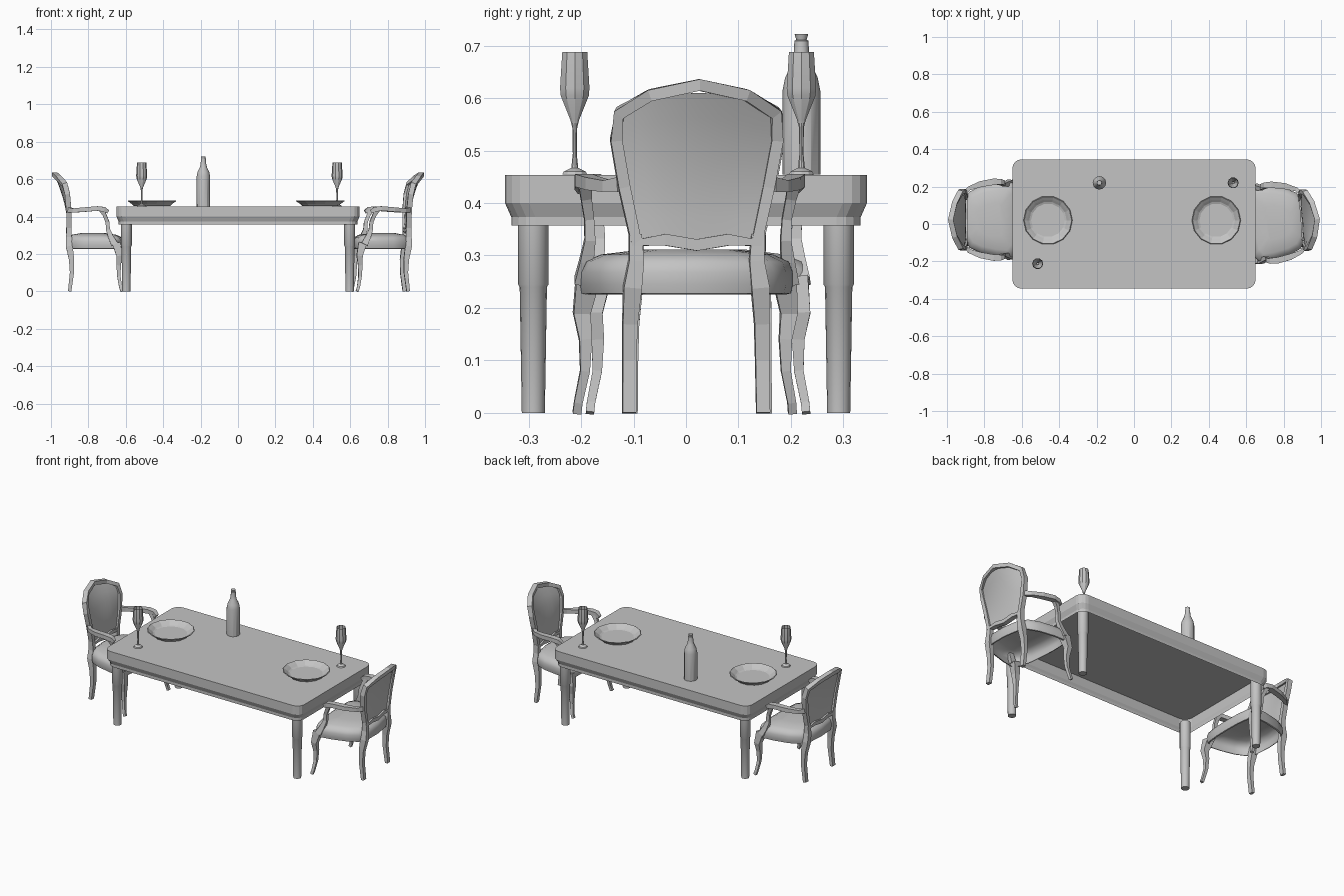
import bpy, bmesh, math
from mathutils import Vector, Matrix

if "Cube" in bpy.data.objects:
    bpy.data.objects.remove(bpy.data.objects["Cube"], do_unlink=True)

GREY = bpy.data.materials.new("plain_grey")
GREY.use_nodes = True
GREY.diffuse_color = (0.55, 0.55, 0.55, 1)
GREY.node_tree.nodes["Principled BSDF"].inputs["Base Color"].default_value = (0.55, 0.55, 0.55, 1)


def finish(bm, name, matrix=Matrix(), smooth=0):
    bmesh.ops.recalc_face_normals(bm, faces=bm.faces)
    mesh = bpy.data.meshes.new(name)
    bm.to_mesh(mesh)
    bm.free()
    mesh.materials.append(GREY)
    obj = bpy.data.objects.new(name, mesh)
    bpy.context.collection.objects.link(obj)
    obj.matrix_world = matrix
    if smooth:
        bpy.ops.object.select_all(action='DESELECT')
        obj.select_set(True)
        bpy.context.view_layer.objects.active = obj
        bpy.ops.object.shade_smooth_by_angle(angle=math.radians(smooth))
    return obj


def loft(bm, rings, cap_start=False, cap_end=False, closed=False):
    """Bridge equal-length rings of points with quads."""
    loops = [[bm.verts.new(p) for p in ring] for ring in rings]
    pairs = list(zip(loops, loops[1:]))
    if closed:
        pairs.append((loops[-1], loops[0]))
    for a, b in pairs:
        for i in range(len(a)):
            j = (i + 1) % len(a)
            bm.faces.new((a[i], a[j], b[j], b[i]))
    if cap_start:
        bm.faces.new(loops[0])
    if cap_end:
        bm.faces.new(loops[-1])


def lathe(name, profile, sides, place, cap_start=True, cap_end=False, smooth=0):
    rings = [[(r * math.cos(i * math.tau / sides), r * math.sin(i * math.tau / sides), z)
              for i in range(sides)] for r, z in profile]
    bm = bmesh.new()
    loft(bm, rings, cap_start, cap_end)
    return finish(bm, name, Matrix.Translation(place), smooth)


def sweep(name, path, sizes, up, matrix, closed=False, smooth=0):
    """Sweep a four-sided bar along a path; sizes are half width and half depth."""
    pts = [Vector(p) for p in path]
    n = len(pts)
    rings = []
    for i, p in enumerate(pts):
        if closed:
            t = pts[(i + 1) % n] - pts[i - 1]
        else:
            t = pts[min(i + 1, n - 1)] - pts[max(i - 1, 0)]
        side = t.cross(Vector(up)).normalized()
        nor = side.cross(t).normalized()
        a, b = sizes[i] if isinstance(sizes, list) else sizes
        rings.append([p + side * a * u + nor * b * v
                      for u, v in ((1, 1), (-1, 1), (-1, -1), (1, -1))])
    bm = bmesh.new()
    loft(bm, rings, not closed, not closed, closed)
    return finish(bm, name, matrix, smooth)


# Table: hollow top with moulded edge and round tapered legs
def rounded_rect(hx, hy, r, z, steps=4):
    ring = []
    for k, (sx, sy) in enumerate(((1, 1), (-1, 1), (-1, -1), (1, -1))):
        for s in range(steps + 1):
            a = (k + s / steps) * math.pi / 2
            ring.append((sx * (hx - r) + r * math.cos(a), sy * (hy - r) + r * math.sin(a), z))
    return ring


bm = bmesh.new()
loft(bm, [rounded_rect(0.65 - d, 0.345 - d, 0.046, z)
          for d, z in ((0.012, 0.357), (0.012, 0.373), (0, 0.4), (0, 0.453))], cap_end=True)
finish(bm, "table_top")
for sx in (-1, 1):
    for sy in (-1, 1):
        lathe("table_leg", [(0.022, 0), (0.026, 0.24), (0.029, 0.245), (0.029, 0.4)], 16,
              (sx * 0.597, sy * 0.291, 0), cap_end=True, smooth=40)

# Tableware
for x in (-0.46, 0.44):
    lathe("plate", [(0.095, 0), (0.108, 0.012), (0.131, 0.028), (0.127, 0.031),
                    (0.112, 0.02), (0.1, 0.01), (0.09, 0.006)], 14, (x, 0.02, 0.455), True, True)
for x, y in ((-0.515, -0.212), (0.53, 0.22)):
    lathe("wine_glass", [(0.025, 0), (0.022, 0.006), (0.007, 0.013), (0.004, 0.04), (0.005, 0.09),
                         (0.009, 0.105), (0.028, 0.15), (0.0295, 0.165), (0.025, 0.234)],
          10, (x, y, 0.454), smooth=30)
lathe("bottle", [(0.036, 0), (0.036, 0.16), (0.031, 0.185), (0.019, 0.21), (0.0145, 0.23),
                 (0.0135, 0.255), (0.01, 0.257), (0.013, 0.268)],
      12, (-0.185, 0.22, 0.454), True, True, smooth=30)


# Armchair, facing local -x
def back_point(y, z, push=0):
    """Place a point on the curved, raked backrest surface."""
    t = (z - 0.3) / 0.335
    return (0.125 + 0.08 * t * t - 0.045 * t * (y / 0.16) ** 2 + push, y, z)


def mirrored(half):
    return half + [(x, -y) for x, y in reversed(half[1:-1])]


def chair(matrix):
    # Upholstered seat, open underneath
    outline = mirrored([(-0.165, 0), (-0.163, 0.09), (-0.153, 0.17), (-0.125, 0.205), (-0.05, 0.198),
                        (0.04, 0.178), (0.1, 0.15), (0.13, 0.1), (0.138, 0)])
    rings = [[(x * s, y * s, z) for x, y in outline] for s, z in
             ((0.94, 0.226), (0.98, 0.228), (1, 0.245), (1, 0.268), (0.96, 0.288), (0.8, 0.302), (0.45, 0.311))]
    bm = bmesh.new()
    loft(bm, rings, cap_end=True)
    finish(bm, "seat", matrix, smooth=50)

    # Backrest frame
    half = [(0, 0.625), (0.09, 0.606), (0.148, 0.572), (0.154, 0.52), (0.138, 0.43),
            (0.115, 0.325), (0.06, 0.33), (0, 0.32)]
    ring = half + [(-y, z) for y, z in reversed(half[1:-1])]
    sweep("backrest_frame", [back_point(y, z) for y, z in ring], (0.011, 0.014), (1, 0, 0),
          matrix, closed=True)

    # Backrest cushion, a curved padded panel
    bm = bmesh.new()
    cols, rows = 8, 6
    grids = []
    for sign in (-1, 1):
        grid = []
        for j in range(rows + 1):
            v = j / rows
            row = []
            for i in range(cols + 1):
                u = 2 * i / cols - 1
                y = u * (0.108 + 0.04 * min(1, v * 1.25))
                z = 0.325 + v * (0.285 - 0.035 * u * u)
                pad = 0.003 + 0.009 * (1 - u ** 4) * (1 - (2 * v - 1) ** 4)
                row.append(bm.verts.new(back_point(y, z, sign * pad if sign < 0 else 0.003)))
            grid.append(row)
        for a, b in zip(grid, grid[1:]):
            for i in range(cols):
                bm.faces.new((a[i], a[i + 1], b[i + 1], b[i]))
        grids.append(grid)
    rims = [g[0] + [r[-1] for r in g[1:-1]] + g[-1][::-1] + [r[0] for r in g[-2:0:-1]] for g in grids]
    for i in range(len(rims[0])):
        j = (i + 1) % len(rims[0])
        bm.faces.new((rims[0][i], rims[0][j], rims[1][j], rims[1][i]))
    finish(bm, "backrest_cushion", matrix, smooth=40)

    for s in (1, -1):
        # Back leg runs up into the backrest
        sweep("back_leg", [(0.12, s * 0.128, 0), (0.108, s * 0.127, 0.1), (0.11, s * 0.126, 0.17),
                           (0.122, s * 0.122, 0.24), (0.124, s * 0.115, 0.29), back_point(s * 0.117, 0.34)],
              [(0.013, 0.009), (0.013, 0.011), (0.014, 0.014), (0.017, 0.018), (0.014, 0.015), (0.012, 0.013)],
              (1, 0, 0), matrix)
        # Curved front leg
        sweep("front_leg", [(-0.16, s * 0.206, 0), (-0.153, s * 0.204, 0.02), (-0.143, s * 0.192, 0.08),
                            (-0.142, s * 0.191, 0.14), (-0.146, s * 0.198, 0.19), (-0.13, s * 0.188, 0.255)],
              [(0.008, 0.008), (0.008, 0.008), (0.009, 0.009), (0.012, 0.012), (0.016, 0.016), (0.022, 0.022)],
              (1, 0, 0), matrix)
        # Armrest and its curved support
        sweep("armrest", [back_point(s * 0.145, 0.435), (0.1, s * 0.168, 0.432), (0.04, s * 0.19, 0.437),
                          (-0.03, s * 0.203, 0.443), (-0.065, s * 0.203, 0.438), (-0.085, s * 0.2, 0.425)],
              [(0.01, 0.014), (0.011, 0.011), (0.016, 0.012), (0.017, 0.012), (0.015, 0.013), (0.01, 0.009)],
              (0, 0, 1), matrix)
        sweep("arm_support", [(-0.05, s * 0.2, 0.435), (-0.066, s * 0.196, 0.41), (-0.082, s * 0.189, 0.37),
                              (-0.085, s * 0.187, 0.33), (-0.1, s * 0.192, 0.29), (-0.12, s * 0.198, 0.25)],
              [(0.012, 0.012), (0.01, 0.01), (0.009, 0.01), (0.01, 0.011), (0.013, 0.014), (0.016, 0.018)],
              (1, 0, 0), matrix)


chair(Matrix.Translation((0.78, 0.01, 0)) @ Matrix.Rotation(math.radians(4.5), 4, 'Z'))
chair(Matrix.Translation((-0.78, 0.023, 0)) @ Matrix.Rotation(math.pi, 4, 'Z'))
